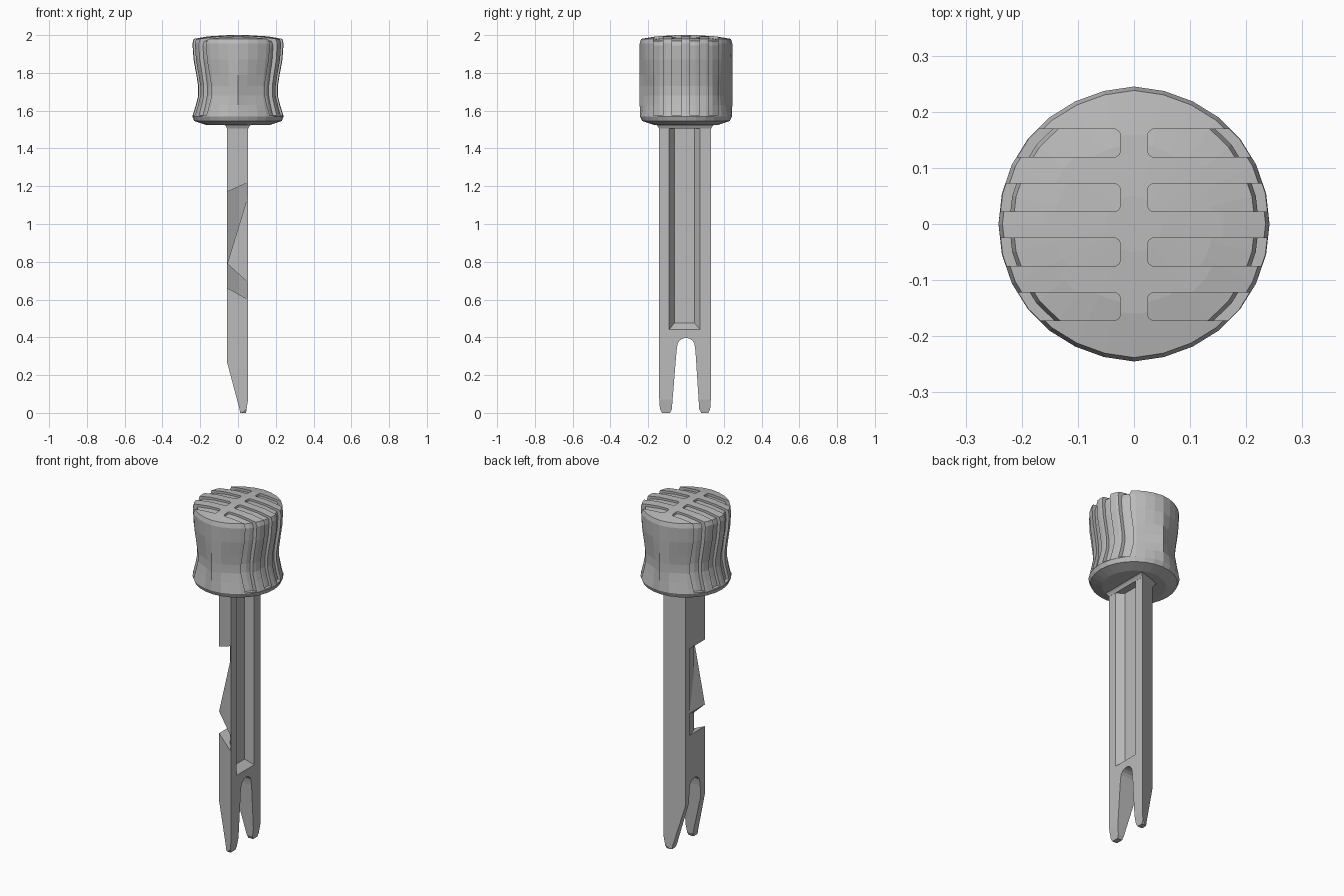
import bpy
import bmesh
import math

cube = bpy.data.objects.get("Cube")
if cube:
    bpy.data.objects.remove(cube, do_unlink=True)

grey = bpy.data.materials.new("plain grey")
grey.use_nodes = True
grey.diffuse_color = (0.5, 0.5, 0.5, 1)
grey.node_tree.nodes["Principled BSDF"].inputs["Base Color"].default_value = (0.5, 0.5, 0.5, 1)


def finish(bm, name):
    bmesh.ops.recalc_face_normals(bm, faces=bm.faces)
    mesh = bpy.data.meshes.new(name)
    bm.to_mesh(mesh)
    bm.free()
    mesh.materials.append(grey)
    obj = bpy.data.objects.new(name, mesh)
    bpy.context.collection.objects.link(obj)
    return obj


def loft(name, rings):
    """Skin a list of equal-length rings and cap both ends."""
    bm = bmesh.new()
    loops = [[bm.verts.new(p) for p in ring] for ring in rings]
    n = len(loops[0])
    for a, b in zip(loops, loops[1:]):
        for i in range(n):
            j = (i + 1) % n
            bm.faces.new((a[i], a[j], b[j], b[i]))
    bm.faces.new(loops[0])
    bm.faces.new(loops[-1])
    return finish(bm, name)


def prism(name, outline, axis, lo, hi):
    """Extrude an outline along x, y or z."""
    place = {"x": lambda a, b, t: (t, a, b),
             "y": lambda a, b, t: (a, t, b),
             "z": lambda a, b, t: (a, b, t)}[axis]
    return loft(name, [[place(a, b, t) for a, b in outline] for t in (lo, hi)])


def boolean(obj, tool, operation="DIFFERENCE"):
    """Apply a boolean and remove the tool."""
    tool.hide_render = True
    mod = obj.modifiers.new("cut", "BOOLEAN")
    mod.operation = operation
    mod.solver = "EXACT"
    mod.object = tool
    bpy.context.view_layer.objects.active = obj
    bpy.ops.object.modifier_apply(modifier=mod.name)
    bpy.data.objects.remove(tool, do_unlink=True)


# Knob: round in plan, pinched on its two sides; rows are height, radius, x scale
KNOB = [(1.525, 0.17, 1), (1.545, 0.232, 1), (1.57, 0.244, 0.99), (1.63, 0.245, 0.91),
        (1.68, 0.245, 0.86), (1.73, 0.245, 0.86), (1.79, 0.245, 0.9), (1.87, 0.245, 0.96),
        (1.955, 0.245, 0.985), (1.98, 0.238, 0.985), (1.993, 0.16, 1), (2.0, 0.05, 1)]
SIDES = 28


def knob_point(turn, r, pinch, z):
    """Front and back sharpen into a ridge where the sides are pinched."""
    c, s = math.cos(turn), math.sin(turn)
    if abs(s) > 0.69:
        chord = math.copysign(1 - 0.43 * abs(c), s)
        s += (chord - s) * (1 - pinch) / 0.14
    return (r * pinch * c, r * s, z)


def knob(name, inset, drop):
    return loft(name, [[knob_point(2 * math.pi * i / SIDES, r - inset, pinch, z - drop * (z > 1.9))
                        for i in range(SIDES)] for z, r, pinch in KNOB])


head = knob("grip_head", 0, 0)
core = knob("head_core", 0.019, 0.011)

# Grip grooves: four slots on each side, rounded at their inner ends
for y in (-0.147, -0.05, 0.047, 0.144):
    for side in (-1, 1):
        w, c = 0.025, 0.008
        outline = [(0.3, y - w), (0.3, y + w), (0.025 + c, y + w), (0.027, y + w - c / 2),
                   (0.025, y + w - c), (0.025, y - w + c), (0.027, y - w + c / 2), (0.025 + c, y - w)]
        boolean(head, prism("slot", [(side * a, b) for a, b in outline], "z", 1.575, 2.1))
boolean(head, core, "UNION")

# Shaft: forked blade outline
LEFT, RIGHT = -0.057, 0.053
FRONT, BACK = -0.142, 0.132
TAPER = 0.048
fork = [(0.07, 0.02), (0.05, 0.33)]
fork += [(0.047 * math.cos(t * math.pi / 8), 0.35 + 0.047 * math.sin(t * math.pi / 8)) for t in range(9)]
fork += [(-0.05, 0.33), (-0.075, 0.02)]
blade = [(-0.085, 0), (-0.128, 0), (-0.138, 0.02), (FRONT, 0.08), (FRONT, 1.54),
         (BACK, 1.54), (BACK, 0.08), (0.128, 0.02), (0.118, 0), (0.08, 0)]
shaft = prism("forked_shaft", blade + fork, "x", LEFT, RIGHT)

# The narrow edges slope in, so the blade is a trapezoid in section
for edge, way in ((FRONT, -1), (BACK, 1)):
    slope = TAPER / (RIGHT - LEFT)
    outline = [(0.1, edge + way * slope * (0.1 - RIGHT)), (-0.1, edge - way * slope * (RIGHT + 0.1)),
               (-0.1, way * 0.3), (0.1, way * 0.3)]
    boolean(shaft, prism("edge_slope", outline, "z", -0.1, 1.6))

# Slanted prong tips
boolean(shaft, prism("tip_slope", [(-0.2, 0.265), (LEFT, 0.265), (0.008, 0.02), (0.02, -0.05), (-0.2, -0.05)],
                     "y", -0.3, 0.3))
boolean(shaft, prism("tip_edge", [(RIGHT, 0.07), (0.2, 0.07), (0.2, -0.05), (0.035, -0.05)], "y", -0.3, 0.3))

# Long channel with sloping walls
channel = loft("channel", [
    [(x, a, low), (x, b, low), (x, b, 1.52), (x, a, 1.52)]
    for x, a, b, low in ((0.012, -0.062, 0.045, 0.475), (0.06, -0.094, 0.08, 0.435))])
boolean(shaft, channel)

# Key notches in the front edge: each end is a slanted plane, height = base + tilt * x
section = [(RIGHT, FRONT - 0.001), (0, -0.075), (LEFT, 0.05), (-0.07, 0.08), (-0.07, -0.2), (RIGHT, -0.2)]
for low, low_tilt, high, high_tilt in ((0.976, 3.27, 1.196, 0.45), (0.63, -0.55, 0.738, -0.91)):
    boolean(shaft, loft("notch", [[(x, y, base + tilt * x) for x, y in section]
                                  for base, tilt in ((low, low_tilt), (high, high_tilt))]))


# Flared collar where the shaft meets the knob
def collar_ring(grow, z):
    return [(LEFT - grow, FRONT + TAPER - grow, z), (RIGHT + grow, FRONT - grow, z),
            (RIGHT + grow, BACK + grow, z), (LEFT - grow, BACK - TAPER + grow, z)]


loft("collar", [collar_ring(0.001, 1.505), collar_ring(0.008, 1.518), collar_ring(0.025, 1.535)])
